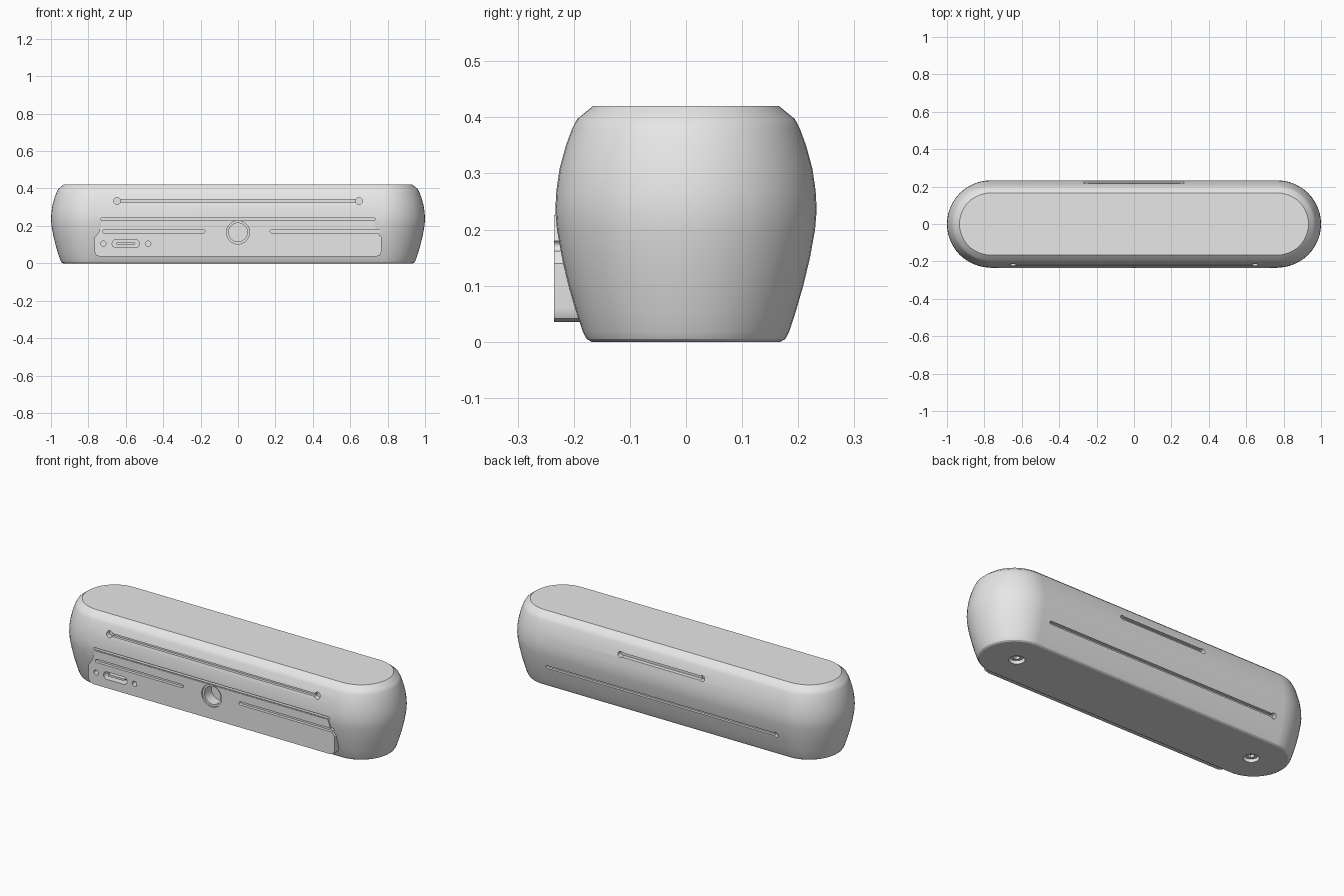
import bpy, bmesh, math
from mathutils import Vector

cube = bpy.data.objects.get("Cube")
if cube:
    bpy.data.objects.remove(cube, do_unlink=True)

grey = bpy.data.materials.new("plain grey")
grey.use_nodes = True
grey.diffuse_color = (0.8, 0.8, 0.8, 1)
grey.node_tree.nodes["Principled BSDF"].inputs["Base Color"].default_value = (0.8, 0.8, 0.8, 1)


def stadium(half, r, n=8):
    """Rounded bar outline; half is the half length of its straight part."""
    pts = []
    for side in (1, -1):
        for i in range(n + 1):
            a = math.pi * (i / n - 0.5)
            pts.append((side * (half + r * math.cos(a)), side * r * math.sin(a)))
    return pts


def circle(r, n=20):
    return [(r * math.cos(math.tau * i / n), r * math.sin(math.tau * i / n)) for i in range(n)]


def loft(name, rings):
    """Skin matching rings of 3D points and cap both ends."""
    bm = bmesh.new()
    rows = [[bm.verts.new(p) for p in ring] for ring in rings]
    n = len(rows[0])
    for a, b in zip(rows, rows[1:]):
        for i in range(n):
            j = (i + 1) % n
            bm.faces.new((a[i], a[j], b[j], b[i]))
    bm.faces.new(rows[0][::-1])
    bm.faces.new(rows[-1])
    bmesh.ops.recalc_face_normals(bm, faces=bm.faces)
    mesh = bpy.data.meshes.new(name)
    bm.to_mesh(mesh)
    bm.free()
    ob = bpy.data.objects.new(name, mesh)
    bpy.context.collection.objects.link(ob)
    mesh.materials.append(grey)
    return ob


def prism_y(name, outline, x, z, y0, y1):
    """Extrude an x-z outline along y."""
    return loft(name, [[(x + u, y, z + w) for u, w in outline] for y in (y0, y1)])


def prism_z(name, outline, x, z0, z1):
    """Extrude an x-y outline along z."""
    return loft(name, [[(x + u, w, z) for u, w in outline] for z in (z0, z1)])


def activate(ob):
    bpy.ops.object.select_all(action='DESELECT')
    ob.select_set(True)
    bpy.context.view_layer.objects.active = ob


def cut(ob, cutters):
    activate(ob)
    for c in cutters:
        mod = ob.modifiers.new("cut", 'BOOLEAN')
        mod.operation = 'DIFFERENCE'
        mod.solver = 'EXACT'
        mod.object = c
        bpy.ops.object.modifier_apply(modifier=mod.name)


def smooth(ob):
    activate(ob)
    bpy.ops.object.shade_smooth_by_angle(angle=math.radians(25))


# Body: barrel-sided bar, described by half depth and height
profile = [(0.168, 0), (0.177, 0.005), (0.184, 0.018), (0.196, 0.055), (0.209, 0.1),
           (0.221, 0.15), (0.230, 0.2), (0.233, 0.235), (0.231, 0.27), (0.225, 0.31),
           (0.214, 0.35), (0.203, 0.38), (0.194, 0.397), (0.166, 0.42)]
body = loft("body", [[(x, y, z) for x, y in stadium(0.767, r, 24)] for r, z in profile])

# Raised connection panel on the front
side = [(0.735, 0.035), (0.758, 0.042), (0.766, 0.06), (0.766, 0.14),
        (0.745, 0.165), (0.725, 0.226)]
outline = side + [(-x, z) for x, z in reversed(side)]
panel = prism_y("front_panel", outline, 0, 0, -0.235, -0.175)

# Front recesses
FRONT = -0.3
cutters = []


def front_slot(x, z, half, r, depth_y):
    cutters.append(prism_y("front_cutter", stadium(half, r), x, z, FRONT, depth_y))


front_slot(0, 0.333, 0.64, 0.007, -0.205)      # upper groove
front_slot(0, 0.236, 0.73, 0.005, -0.215)      # seam above the panel
front_slot(-0.45, 0.171, 0.265, 0.009, -0.218)  # panel slots
front_slot(0.465, 0.171, 0.285, 0.009, -0.218)
front_slot(-0.6, 0.105, 0.052, 0.021, -0.19)   # port
for x, z, r in ((-0.647, 0.333, 0.018), (0.647, 0.333, 0.018),
                (-0.72, 0.105, 0.014), (-0.48, 0.105, 0.014)):
    cutters.append(prism_y("hole_cutter", circle(r), x, z, FRONT, -0.195))
for r, depth in ((0.062, -0.226), (0.05, -0.165)):  # stepped round socket
    cutters.append(prism_y("socket_cutter", circle(r, 32), 0, 0.165, FRONT, depth))
cut(panel, cutters)

# Back grooves with round ends
for z, half, r, depth in ((0.13, 0.712, 0.008, 0.2), (0.325, 0.255, 0.011, 0.2)):
    cutters.append(prism_y("back_cutter", stadium(half, r), 0, z, depth, 0.3))
for x, z in ((-0.712, 0.13), (-0.255, 0.325), (0.255, 0.325)):
    cutters.append(prism_y("back_hole_cutter", circle(0.015), x, z, 0.195, 0.3))

# Bottom screw recesses
for x in (-0.75, 0.75):
    cutters.append(prism_z("screw_cutter", circle(0.04, 24), x, -0.1, 0.035))
cut(body, cutters)
for c in cutters:
    bpy.data.objects.remove(c, do_unlink=True)

# Screw heads with hex sockets
for name, x in (("right_screw", -0.75), ("left_screw", 0.75)):
    screw = prism_z(name, circle(0.032, 24), x, 0.014, 0.04)
    hexagon = prism_z("hex_cutter", circle(0.017, 6), x, -0.01, 0.028)
    cut(screw, [hexagon])
    bpy.data.objects.remove(hexagon, do_unlink=True)
    smooth(screw)

# Port tongue
prism_y("port_tongue", stadium(0.045, 0.006), -0.6, 0.105, -0.228, -0.185)

for ob in (body, panel):
    smooth(ob)
    ob.modifiers.new("even shading", 'WEIGHTED_NORMAL').keep_sharp = True
